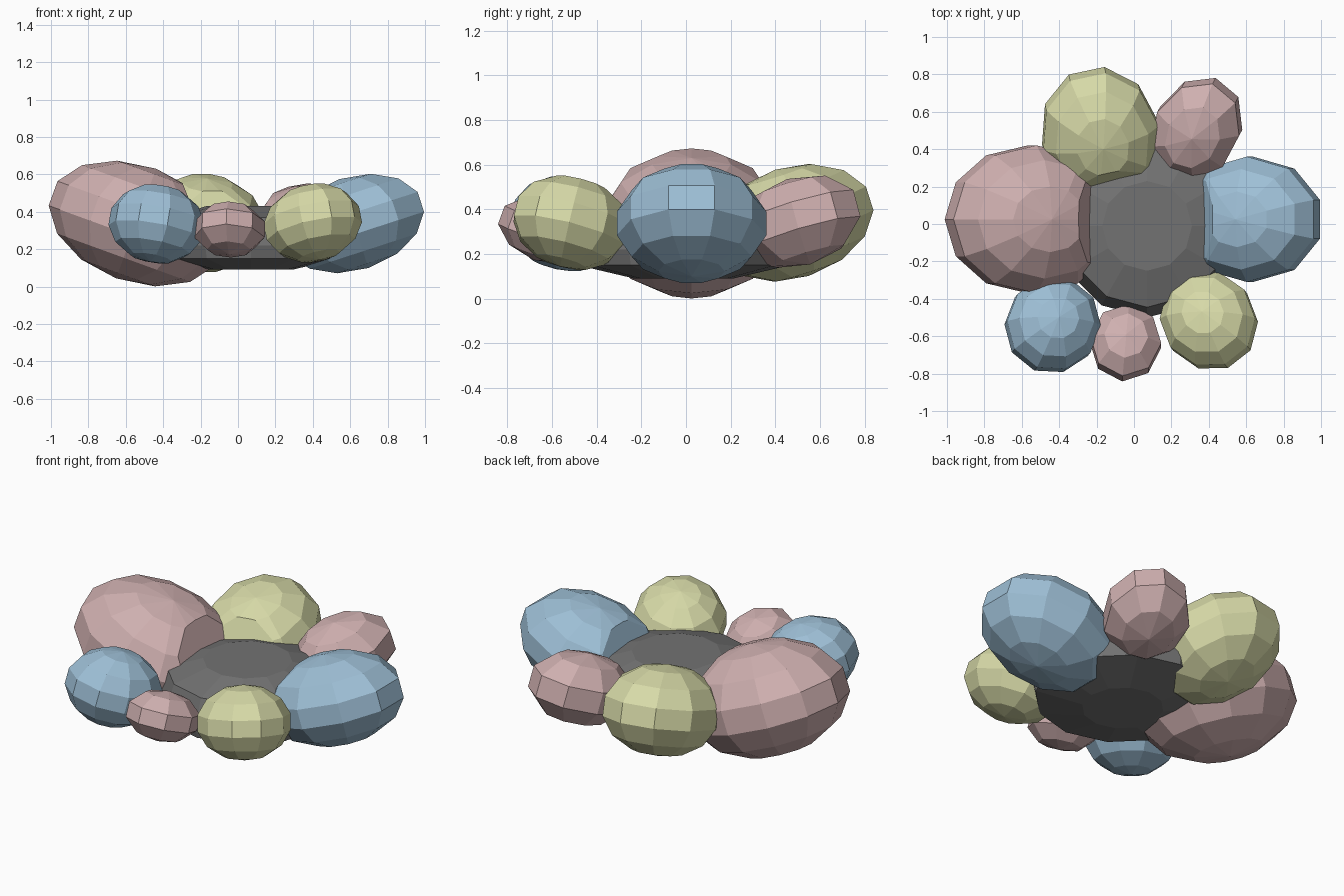
import bpy, bmesh, math
from mathutils import Matrix, Vector

if "Cube" in bpy.data.objects:
    bpy.data.objects.remove(bpy.data.objects["Cube"])


def material(name, rgb):
    m = bpy.data.materials.new(name)
    m.diffuse_color = (*rgb, 1)
    m.use_nodes = True
    m.node_tree.nodes["Principled BSDF"].inputs["Base Color"].default_value = m.diffuse_color
    return m


pink = material("pink", (0.62, 0.43, 0.43))
blue = material("blue", (0.34, 0.52, 0.67))
yellow = material("yellow", (0.68, 0.70, 0.39))
dark = material("dark_grey", (0.17, 0.17, 0.17))


def finish(bm, name, mat):
    bmesh.ops.recalc_face_normals(bm, faces=bm.faces)
    me = bpy.data.meshes.new(name)
    bm.to_mesh(me)
    bm.free()
    me.materials.append(mat)
    ob = bpy.data.objects.new(name, me)
    bpy.context.collection.objects.link(ob)
    return ob


# Faceted cushion: squashed sphere, outer side tipped up, inner end trimmed by a slanted plane
def cushion(name, mat, centre, angle, size, tilt, cut, segs, rings):
    bm = bmesh.new()
    bmesh.ops.create_uvsphere(bm, u_segments=segs, v_segments=rings, radius=1.0)
    k = 1 / math.cos(math.pi / rings / 2)
    turn = Matrix.Rotation(math.radians(angle), 4, 'Z')
    mat4 = (Matrix.Translation(centre) @ turn
            @ Matrix.Rotation(-math.radians(tilt), 4, 'Y')
            @ Matrix.Diagonal((size[0] * k, size[1] * k, size[2], 1)))
    bmesh.ops.transform(bm, matrix=mat4, verts=bm.verts)
    out = turn @ Vector((1, 0, 0))
    geom = bm.verts[:] + bm.edges[:] + bm.faces[:]
    bmesh.ops.bisect_plane(bm, geom=geom, plane_co=out * cut + Vector((0, 0, 0.40)),
                           plane_no=out - Vector((0, 0, 0.4)), clear_inner=True)
    bmesh.ops.holes_fill(bm, edges=[e for e in bm.edges if e.is_boundary])
    return finish(bm, name, mat)


cushion("large_left_cushion", pink, (-0.545, 0.025, 0.337), 180,
        (0.472, 0.395, 0.312), 20, 0.235, 12, 7)
cushion("right_cushion", blue, (0.62, 0.025, 0.337), 0,
        (0.395, 0.335, 0.25), 18, 0.375, 10, 7)
cushion("back_cushion", yellow, (-0.18, 0.475, 0.34), 102,
        (0.37, 0.315, 0.25), 18, 0.25, 10, 7)
cushion("back_right_cushion", pink, (0.335, 0.505, 0.345), 62,
        (0.29, 0.23, 0.20), 17, 0.35, 9, 5)
cushion("front_right_cushion", yellow, (0.40, -0.515, 0.34), -52,
        (0.275, 0.25, 0.205), 17, 0.38, 10, 7)
cushion("front_left_cushion", blue, (-0.435, -0.54, 0.335), -129,
        (0.26, 0.25, 0.21), 15, 0.43, 10, 7)
cushion("small_front_cushion", pink, (-0.045, -0.635, 0.305), -95,
        (0.205, 0.19, 0.14), 20, 0.43, 8, 5)

# Central seat, a shallow faceted drum with a domed top and bottom
profile = [(0.24, 0.43), (0.435, 0.37), (0.49, 0.22), (0.475, 0.15), (0.22, 0.09)]
sides = 12
bm = bmesh.new()
loops = [[bm.verts.new((0.07 + r * math.cos(2 * math.pi * i / sides),
                        -0.01 + r * math.sin(2 * math.pi * i / sides), z))
          for i in range(sides)] for r, z in profile]
for a, b in zip(loops, loops[1:]):
    for i in range(sides):
        j = (i + 1) % sides
        bm.faces.new((a[i], a[j], b[j], b[i]))
bm.faces.new(loops[0])
bm.faces.new(loops[-1])
finish(bm, "centre_seat", dark)
